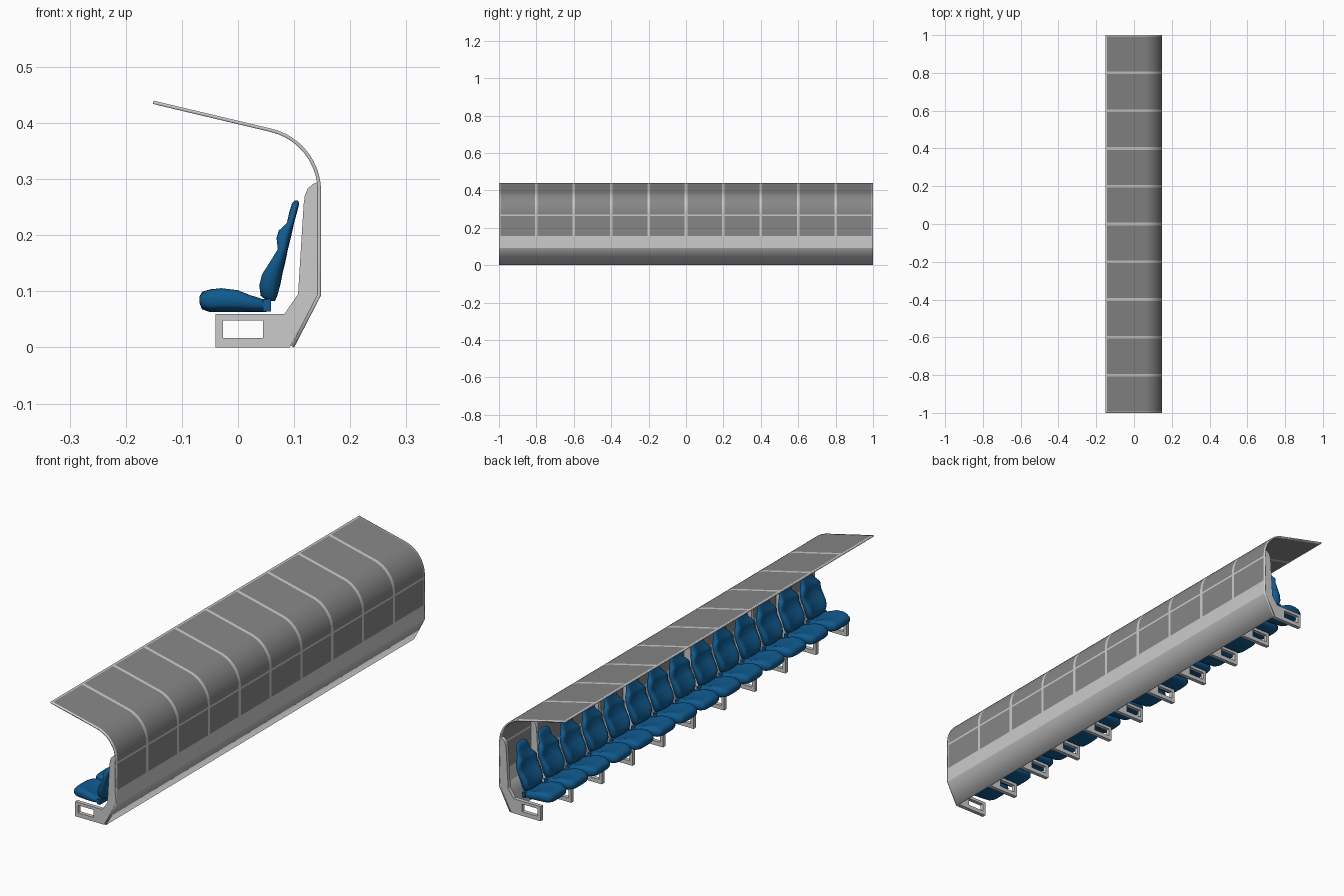
import bpy, bmesh, math

cube = bpy.data.objects.get("Cube")
if cube:
    bpy.data.objects.remove(cube, do_unlink=True)


def material(name, rgb):
    m = bpy.data.materials.new(name)
    m.use_nodes = True
    m.diffuse_color = (*rgb, 1)
    m.node_tree.nodes["Principled BSDF"].inputs["Base Color"].default_value = (*rgb, 1)
    return m


FRAME = material("light grey frame", (0.6, 0.6, 0.6))
PANEL = material("dark grey panel", (0.24, 0.24, 0.24))
BLUE = material("blue seat", (0.005, 0.105, 0.28))


def make_mesh(name, bm, *mats):
    mesh = bpy.data.meshes.new(name)
    bm.normal_update()
    bm.to_mesh(mesh)
    bm.free()
    for m in mats:
        mesh.materials.append(m)
    return mesh


def add(name, mesh, y=0):
    ob = bpy.data.objects.new(name, mesh)
    ob.location.y = y
    bpy.context.collection.objects.link(ob)
    return ob


def plate(name, points, faces, width):
    """Flat x-z outline extruded along y, centred on y = 0."""
    bm = bmesh.new()
    vs = [bm.verts.new((x, -width / 2, z)) for x, z in points]
    fs = [bm.faces.new([vs[i] for i in f]) for f in faces]
    ext = bmesh.ops.extrude_face_region(bm, geom=fs, use_keep_orig=True)
    moved = [g for g in ext["geom"] if isinstance(g, bmesh.types.BMVert)]
    bmesh.ops.translate(bm, verts=moved, vec=(0, width, 0))
    bmesh.ops.recalc_face_normals(bm, faces=bm.faces)
    return make_mesh(name, bm, FRAME)


def loft(name, sections, along_x, dip):
    """Rounded sections (position, low, high, half width); dips the padded side."""
    bm = bmesh.new()
    n, rings = 24, []
    for k, (pos, low, high, half) in enumerate(sections):
        mid, rad, ring = (low + high) / 2, (high - low) / 2, []
        for i in range(n):
            a = 2 * math.pi * i / n
            c, s = math.cos(a), math.sin(a)
            y = half * math.copysign(abs(c) ** 0.6, c)
            d = rad * math.copysign(abs(s) ** 0.6, s)
            if s > 0:
                d -= dip[k] * max(0, 1 - (y / half) ** 2 * 1.6)
            # the padded side is up on the cushion and forward on the back
            ring.append(bm.verts.new((pos, y, mid + d) if along_x else (mid - d, y, pos)))
        rings.append(ring)
    for a, b in zip(rings, rings[1:]):
        for i in range(n):
            j = (i + 1) % n
            bm.faces.new((a[i], a[j], b[j], b[i]))
    bm.faces.new(rings[0])
    bm.faces.new(rings[-1])
    bmesh.ops.recalc_face_normals(bm, faces=bm.faces)
    for f in bm.faces:
        f.smooth = True
    return make_mesh(name, bm, BLUE)


# Curved shelter shell: wall, bend and sloping roof
R, cx, cz = 0.115, 0.033, 0.278
profile = [(0.1, 0), (0.148, 0.093), (0.148, 0.155), (0.148, 0.262), (0.148, 0.27)]
for i in range(17):
    a = math.radians(76.6 * i / 16)
    profile.append((cx + R * math.cos(a), cz + R * math.sin(a)))
profile += [(-0.143, 0.438), (-0.15, 0.44)]
ys = [-1]
for k in range(11):
    y = -1 + 0.2 * k
    ys += [v for v in (y - 0.007, y + 0.007) if abs(v) < 1]
ys.append(1)
bm = bmesh.new()
grid = [[bm.verts.new((x, y, z)) for y in ys] for x, z in profile]
for i in range(len(profile) - 1):
    for j in range(len(ys) - 1):
        f = bm.faces.new((grid[i][j], grid[i][j + 1], grid[i + 1][j + 1], grid[i + 1][j]))
        glazed_row = i == 2 or 4 <= i < len(profile) - 2
        f.material_index = int(glazed_row and j % 2 == 1)
        f.smooth = 5 <= i <= 20
shell = add("shelter_shell", make_mesh("shelter_shell", bm, FRAME, PANEL))
solid = shell.modifiers.new("thickness", "SOLIDIFY")
solid.thickness = 0.006
solid.offset = -1
solid.use_even_offset = True
bpy.context.view_layer.objects.active = shell
shell.select_set(True)
bpy.ops.object.shade_smooth_by_angle(angle=math.radians(25))

# Side ribs and hollow bench feet at every panel joint
rib_outline = [(0.06, 0), (0.092, 0), (0.143, 0.093), (0.143, 0.295), (0.133, 0.291),
               (0.124, 0.283), (0.119, 0.27), (0.117, 0.255), (0.107, 0.095),
               (0.083, 0.06), (0.06, 0.06)]
W = 0.016
rib = plate("rib", rib_outline, [range(len(rib_outline))], W)
foot_points = [(-0.04, 0), (0.06, 0), (0.06, 0.06), (-0.04, 0.06),
               (-0.027, 0.017), (0.045, 0.017), (0.045, 0.048), (-0.027, 0.048)]
foot = plate("bench_foot", foot_points,
             [(i, (i + 1) % 4, (i + 1) % 4 + 4, i + 4) for i in range(4)], W)
for k in range(11):
    y = (-1 + 0.2 * k) * (1 - W / 2)
    add(f"rib_{k + 1}", rib, y)
    add(f"bench_foot_{k + 1}", foot, y)

# Moulded seats
cushion = loft("seat_cushion", [
    (-0.069, 0.08, 0.09, 0.042), (-0.064, 0.068, 0.099, 0.052),
    (-0.05, 0.063, 0.106, 0.06), (-0.03, 0.063, 0.11, 0.065),
    (0, 0.063, 0.106, 0.067), (0.02, 0.063, 0.097, 0.066),
    (0.04, 0.063, 0.09, 0.06), (0.057, 0.064, 0.083, 0.054)],
    True, [0, 0, 0.003, 0.008, 0.012, 0.009, 0.005, 0])
back = loft("seat_back", [
    (0.083, 0.052, 0.066, 0.042), (0.092, 0.038, 0.07, 0.05),
    (0.11, 0.034, 0.075, 0.055), (0.13, 0.039, 0.079, 0.059),
    (0.155, 0.056, 0.085, 0.061), (0.175, 0.069, 0.089, 0.062),
    (0.195, 0.066, 0.094, 0.06), (0.208, 0.07, 0.097, 0.05),
    (0.222, 0.086, 0.1, 0.039), (0.24, 0.091, 0.105, 0.036),
    (0.256, 0.096, 0.109, 0.03), (0.262, 0.101, 0.107, 0.02)],
    False, [0, 0.004, 0.012, 0.014, 0.01, 0.008, 0.012, 0.01, 0.002, 0, 0, 0])
bm = bmesh.new()
bmesh.ops.create_cube(bm, size=1)
for v in bm.verts:
    v.co = (0.052 + v.co.x * 0.014, v.co.y * 0.118, 0.075 + v.co.z * 0.022)
hinge = make_mesh("seat_hinge", bm, BLUE)
for k in range(14):
    y = (k - 6.5) * 0.1415
    add(f"seat_cushion_{k + 1}", cushion, y)
    add(f"seat_back_{k + 1}", back, y)
    add(f"seat_hinge_{k + 1}", hinge, y)
